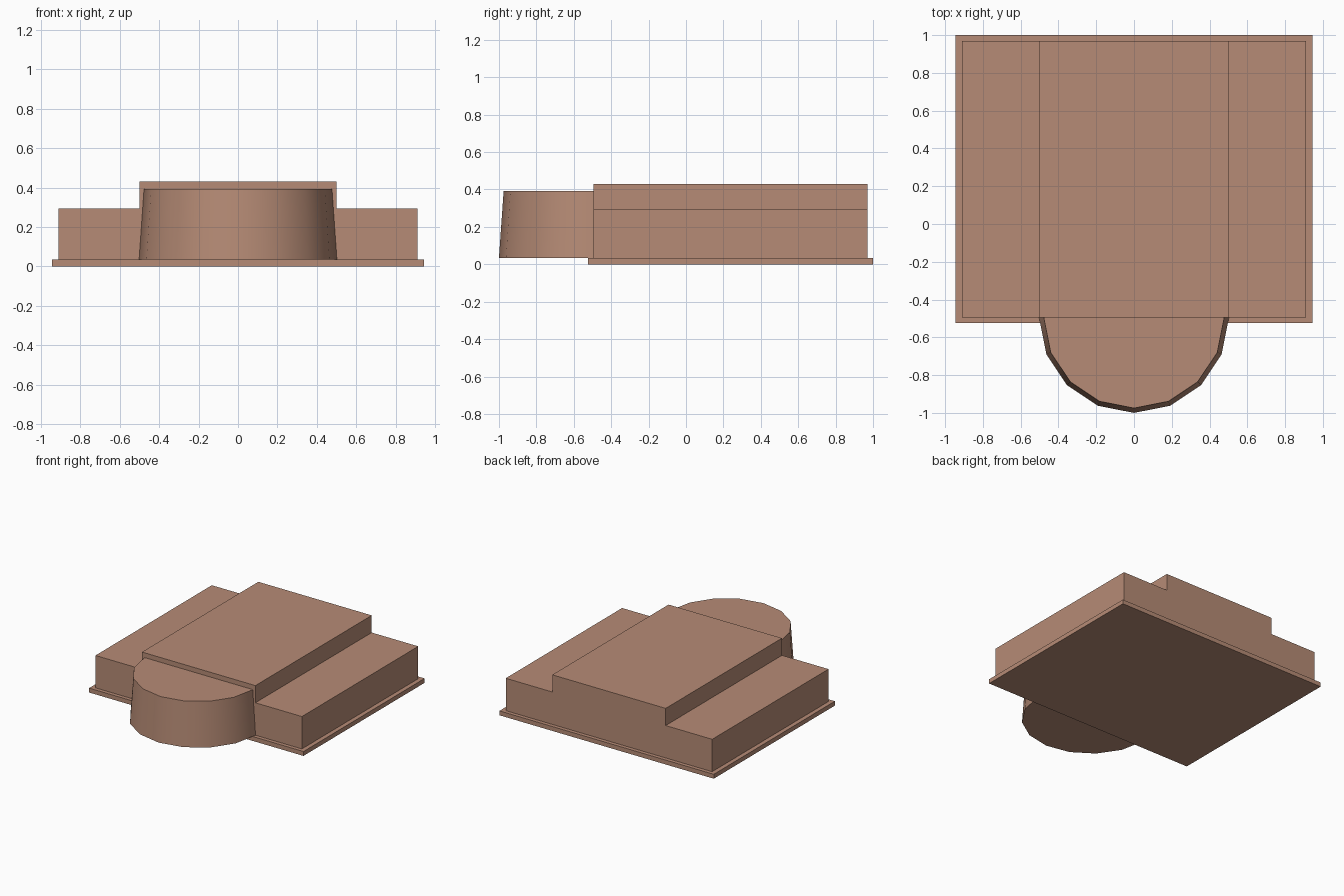
import bpy, bmesh, math

if "Cube" in bpy.data.objects:
    bpy.data.objects.remove(bpy.data.objects["Cube"])

clay = bpy.data.materials.new("clay_brown")
clay.diffuse_color = (0.47, 0.26, 0.18, 1)
clay.use_nodes = True
clay.node_tree.nodes["Principled BSDF"].inputs["Base Color"].default_value = clay.diffuse_color


def make_object(name, bm):
    bmesh.ops.recalc_face_normals(bm, faces=bm.faces)
    mesh = bpy.data.meshes.new(name)
    bm.to_mesh(mesh)
    bm.free()
    mesh.materials.append(clay)
    obj = bpy.data.objects.new(name, mesh)
    bpy.context.collection.objects.link(obj)
    return obj


def extrude_profile(name, half, y0, y1):
    """Mirror a right-hand (x, z) outline and extrude it along y."""
    outline = half + [(-x, z) for x, z in reversed(half)]
    bm = bmesh.new()
    face = bm.faces.new([bm.verts.new((x, y0, z)) for x, z in outline])
    ext = bmesh.ops.extrude_face_region(bm, geom=[face])
    verts = [v for v in ext["geom"] if isinstance(v, bmesh.types.BMVert)]
    bmesh.ops.translate(bm, verts=verts, vec=(0, y1 - y0, 0))
    return make_object(name, bm)


BASE_TOP = 0.035

# Thin plinth under the building
extrude_profile("base_slab", [(0.945, 0), (0.945, BASE_TOP)], -0.525, 1.0)

# Main hall with a raised centre and two lower side wings
extrude_profile("stepped_hall",
                [(0.91, BASE_TOP), (0.91, 0.293), (0.5, 0.293), (0.5, 0.43)],
                -0.495, 0.97)

# Tapered round bay on the front, its back half buried in the hall
bm = bmesh.new()
bmesh.ops.create_cone(bm, cap_ends=True, segments=16, radius1=0.502,
                      radius2=0.477, depth=0.392 - BASE_TOP)
bmesh.ops.translate(bm, verts=bm.verts, vec=(0, -0.498, (0.392 + BASE_TOP) / 2))
bay = make_object("round_bay", bm)
bpy.context.view_layer.objects.active = bay
bay.select_set(True)
bpy.ops.object.shade_smooth_by_angle(angle=math.radians(30))
